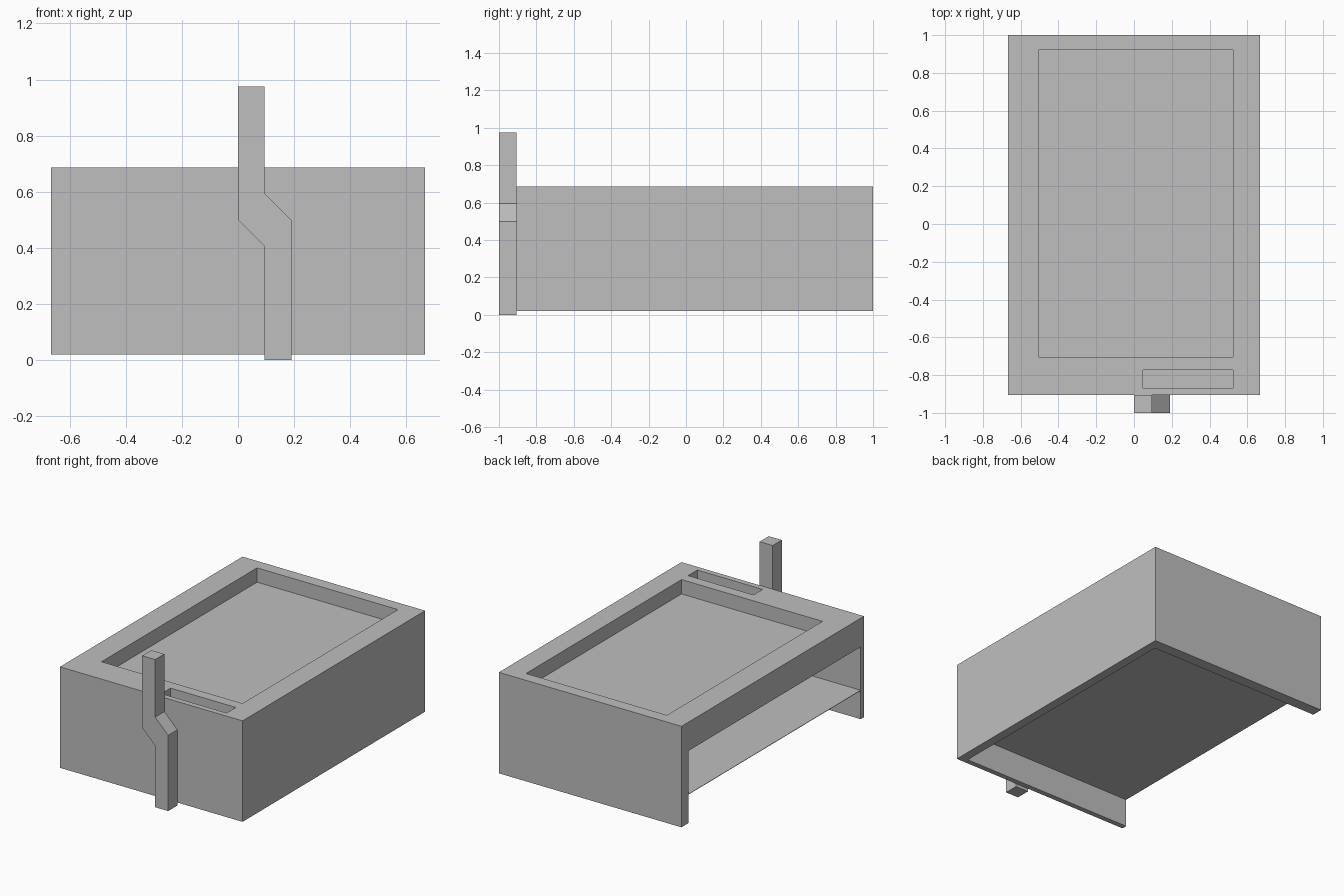
import bpy
import bmesh

cube = bpy.data.objects.get("Cube")
if cube:
    bpy.data.objects.remove(cube, do_unlink=True)

# One plain grey for the whole model
grey = bpy.data.materials.new("plain grey")
grey.use_nodes = True
colour = (0.52, 0.52, 0.52, 1)
grey.diffuse_color = colour
for node in grey.node_tree.nodes:
    if node.type == "BSDF_PRINCIPLED":
        node.inputs["Base Color"].default_value = colour


def prism(name, outline, axis_map, low, high):
    """Extrude a 2D outline between two levels of the third axis."""
    bm = bmesh.new()
    base = bm.faces.new([bm.verts.new(axis_map(a, b, low)) for a, b in outline])
    grown = bmesh.ops.extrude_face_region(bm, geom=[base])["geom"]
    for v in grown:
        if isinstance(v, bmesh.types.BMVert):
            v.co += axis_map_vector(axis_map, high - low)
    bmesh.ops.recalc_face_normals(bm, faces=bm.faces)
    mesh = bpy.data.meshes.new(name)
    bm.to_mesh(mesh)
    bm.free()
    mesh.materials.append(grey)
    obj = bpy.data.objects.new(name, mesh)
    bpy.context.collection.objects.link(obj)
    return obj


def axis_map_vector(axis_map, length):
    from mathutils import Vector
    return Vector(axis_map(0, 0, length))


def upright(a, b, level):
    return (a, b, level)


def sideways(a, b, level):
    return (a, level, b)


def box(name, x, y, z):
    corners = [(x[0], y[0]), (x[1], y[0]), (x[1], y[1]), (x[0], y[1])]
    return prism(name, corners, upright, *z)


def carve(target, cutters):
    """Subtract the cutters, keep the result and delete the cutters."""
    for cutter in cutters:
        cutter.hide_render = True
        mod = target.modifiers.new(cutter.name, "BOOLEAN")
        mod.operation = "DIFFERENCE"
        mod.solver = "EXACT"
        mod.object = cutter
    graph = bpy.context.evaluated_depsgraph_get()
    mesh = bpy.data.meshes.new_from_object(target.evaluated_get(graph))
    target.modifiers.clear()
    target.data = mesh
    for cutter in cutters:
        bpy.data.objects.remove(cutter, do_unlink=True)


# Case: thick top deck, three walls, open at the bottom and on the -x side
half, front, back, bottom, top = 0.667, -0.905, 1.0, 0.02, 0.687
wall_x, wall_front, wall_back, ceiling = 0.607, -0.87, 0.925, 0.497
case = box("case", (-half, half), (front, back), (bottom, top))
carve(case, [
    box("cavity_cutter", (-1, wall_x), (wall_front, wall_back), (-1, ceiling)),
    box("tray_cutter", (-0.505, 0.525), (-0.703, 0.92), (0.592, 1)),
    box("slot_cutter", (0.048, 0.525), (-0.868, -0.772), (0.592, 1)),
])

# Thin shelf across the inside of the case
box("shelf", (-half, wall_x), (wall_front, wall_back), (0.208, 0.211))

# Cranked lever on the front
u = 0.0952
lever_outline = [(0, 0.975), (u, 0.975), (u, 0.595), (2 * u, 0.5),
                 (2 * u, 0), (u, 0), (u, 0.405), (0, 0.5)]
prism("lever", lever_outline, sideways, -1, front)
